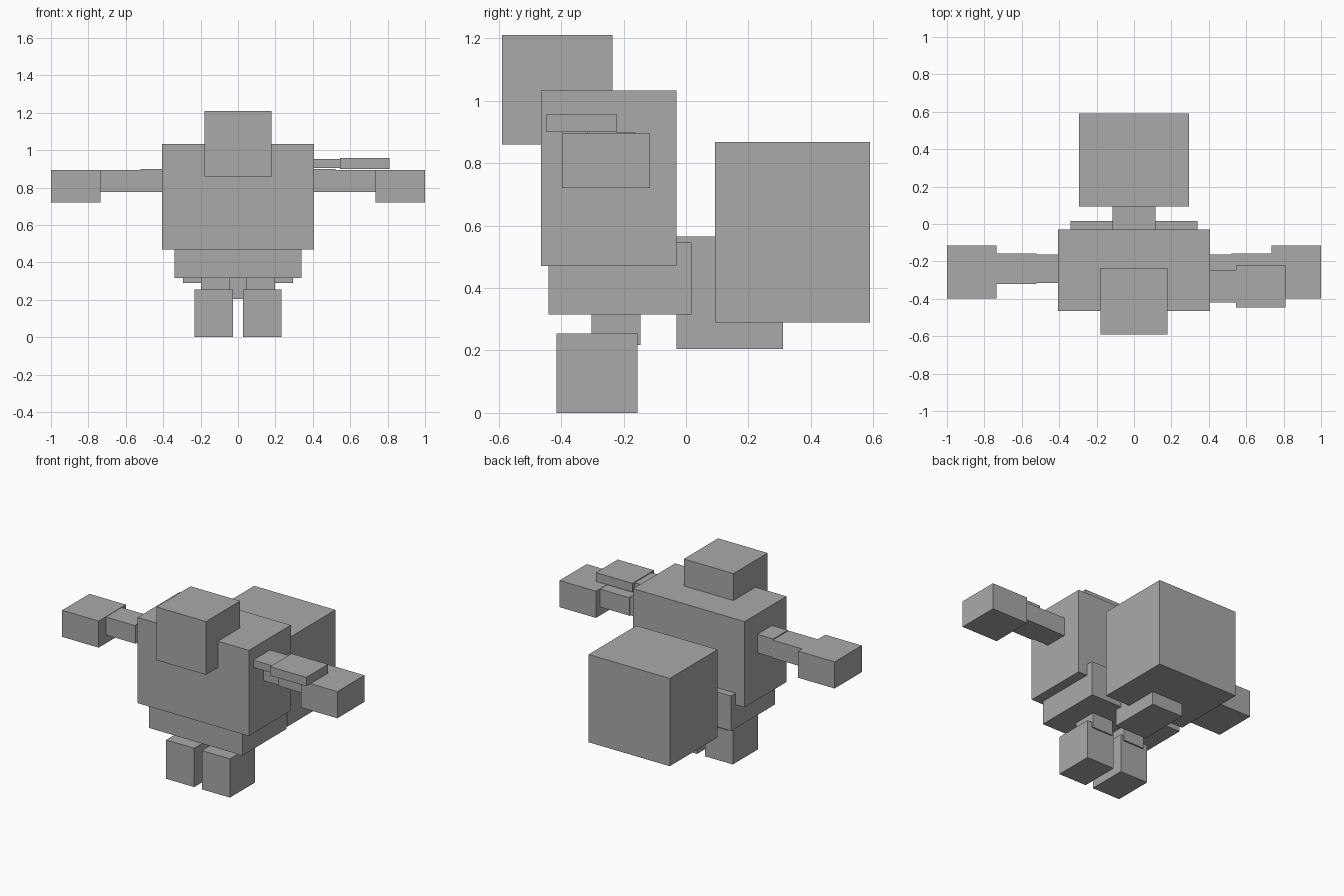
import bpy

default = bpy.data.objects.get("Cube")
if default:
    bpy.data.objects.remove(default, do_unlink=True)

grey = bpy.data.materials.new("plain_grey")
grey.use_nodes = True
colour = (0.4, 0.4, 0.4, 1)
grey.diffuse_color = colour
grey.node_tree.nodes["Principled BSDF"].inputs["Base Color"].default_value = colour


def box(name, x, y, z):
    """Flat-sided block spanning the given (low, high) ranges."""
    spans = (x, y, z)
    bpy.ops.mesh.primitive_cube_add(size=1, location=[(a + b) / 2 for a, b in spans])
    obj = bpy.context.object
    obj.name = name
    obj.scale = [b - a for a, b in spans]
    bpy.ops.object.transform_apply(location=False, rotation=False, scale=True)
    obj.data.materials.append(grey)
    return obj


def pair(name, x, y, z):
    """Matching blocks on the left (+x) and right (-x)."""
    box("left_" + name, x, y, z)
    box("right_" + name, (-x[1], -x[0]), y, z)


# Head and body
box("head", (-0.18, 0.18), (-0.59, -0.235), (0.86, 1.21))
box("torso", (-0.405, 0.405), (-0.465, -0.03), (0.47, 1.033))
box("hips", (-0.34, 0.34), (-0.44, 0.017), (0.315, 0.545))

# Tail
box("tail_base", (-0.115, 0.115), (-0.03, 0.31), (0.205, 0.565))
box("tail_block", (-0.295, 0.295), (0.093, 0.59), (0.29, 0.867))

# Arms
pair("upper_arm", (0.38, 0.52), (-0.315, -0.163), (0.777, 0.899))
pair("forearm", (0.52, 0.735), (-0.322, -0.158), (0.775, 0.893))
pair("hand", (0.735, 1.0), (-0.397, -0.115), (0.72, 0.895))

# Legs
pair("upper_leg", (0.045, 0.197), (-0.302, -0.145), (0.218, 0.36))
pair("foot", (0.028, 0.232), (-0.415, -0.155), (0.0, 0.255))

# Layered plates over the left arm
box("inner_arm_plate", (0.39, 0.545), (-0.42, -0.245), (0.904, 0.952))
box("outer_arm_plate", (0.545, 0.81), (-0.447, -0.222), (0.899, 0.957))
